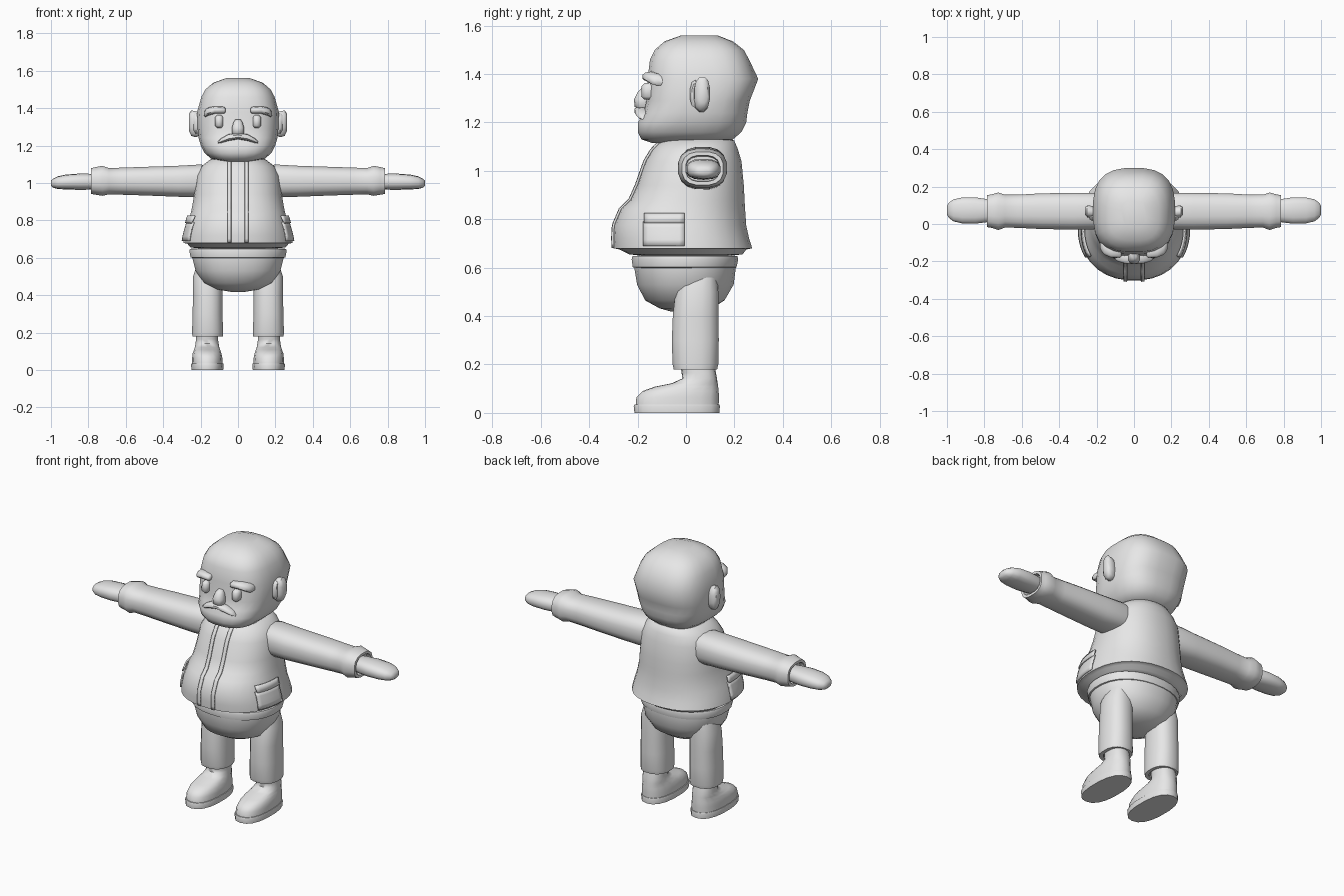
import bpy, bmesh, math

GREY = bpy.data.materials.new("plain grey")
GREY.diffuse_color = (0.8, 0.8, 0.8, 1)


def finish(name, bm, mirror=False, solid=0, angle=50):
    bmesh.ops.recalc_face_normals(bm, faces=bm.faces)
    me = bpy.data.meshes.new(name)
    bm.to_mesh(me)
    bm.free()
    me.materials.append(GREY)
    me.polygons.foreach_set("use_smooth", [True] * len(me.polygons))
    me.set_sharp_from_angle(angle=math.radians(angle))
    ob = bpy.data.objects.new(name, me)
    bpy.context.collection.objects.link(ob)
    if solid:
        m = ob.modifiers.new("thickness", 'SOLIDIFY')
        m.thickness, m.offset = solid, 0
    if mirror:
        m = ob.modifiers.new("mirror", 'MIRROR')
        m.use_mirror_merge = False
    return ob


def loft(name, rows, axis='z', sides=12, n=2.4, mirror=False, angle=50):
    """Rows are (t, a0, a1, b0, b1): rounded-box sections stacked along z (a=x, b=y) or x (a=y, b=z)."""
    bm = bmesh.new()
    rings = []
    for t, a0, a1, b0, b1 in rows:
        ring = []
        for i in range(sides):
            w = 2 * math.pi * (i + 0.5) / sides
            c, s = math.cos(w), math.sin(w)
            a = (a0 + a1) / 2 + (a1 - a0) / 2 * math.copysign(abs(c) ** (2 / n), c)
            b = (b0 + b1) / 2 + (b1 - b0) / 2 * math.copysign(abs(s) ** (2 / n), s)
            ring.append(bm.verts.new((a, b, t) if axis == 'z' else (t, a, b)))
        rings.append(ring)
    for p, q in zip(rings, rings[1:]):
        for i in range(sides):
            j = (i + 1) % sides
            bm.faces.new((p[i], p[j], q[j], q[i]))
    bm.faces.new(rings[0])
    bm.faces.new(rings[-1])
    return finish(name, bm, mirror, 0, angle)


def sym(rows):
    """(z, half width, front y, back y) -> loft rows."""
    return [(z, -w, w, f, b) for z, w, f, b in rows]


# Head
loft("head", sym([
    (1.115, 0.07, -0.14, 0.13), (1.13, 0.145, -0.185, 0.195), (1.16, 0.18, -0.2, 0.23),
    (1.20, 0.2, -0.2, 0.25), (1.24, 0.212, -0.175, 0.255), (1.29, 0.217, -0.165, 0.265),
    (1.38, 0.22, -0.16, 0.3), (1.46, 0.197, -0.15, 0.262), (1.50, 0.175, -0.13, 0.24),
    (1.535, 0.135, -0.09, 0.195), (1.56, 0.065, -0.02, 0.13)]), sides=24, n=2.8, angle=70)

# Face
loft("nose", sym([(1.253, 0.025, -0.195, -0.14), (1.265, 0.034, -0.212, -0.14), (1.295, 0.034, -0.215, -0.14),
                  (1.325, 0.025, -0.2, -0.14), (1.34, 0.014, -0.185, -0.14)]), sides=10)
loft("eye", [(1.295, 0.088, 0.112, -0.172, -0.12), (1.307, 0.078, 0.124, -0.185, -0.12),
             (1.35, 0.078, 0.124, -0.183, -0.12), (1.363, 0.088, 0.112, -0.17, -0.12)],
     sides=10, mirror=True)
loft("eyebrow", [(0.066, -0.172, -0.13, 1.378, 1.398), (0.075, -0.182, -0.12, 1.37, 1.407),
                 (0.125, -0.18, -0.11, 1.37, 1.41), (0.16, -0.165, -0.09, 1.36, 1.403),
                 (0.175, -0.145, -0.08, 1.352, 1.39), (0.181, -0.13, -0.08, 1.36, 1.378)],
     axis='x', sides=10, mirror=True)
loft("moustache", [(x, y, -0.15, z - h, z + h) for x, y, z, h in [
    (-0.108, -0.185, 1.216, 0.005), (-0.09, -0.2, 1.226, 0.013), (-0.05, -0.212, 1.243, 0.018),
    (0, -0.215, 1.25, 0.016),
    (0.05, -0.212, 1.243, 0.018), (0.09, -0.2, 1.226, 0.013), (0.108, -0.185, 1.216, 0.005)]],
    axis='x', sides=10)
loft("ear", [(0.19, 0.035, 0.09, 1.26, 1.37), (0.225, 0.03, 0.098, 1.242, 1.385),
             (0.25, 0.035, 0.1, 1.25, 1.39), (0.263, 0.05, 0.09, 1.28, 1.37)],
     axis='x', sides=12, mirror=True)
loft("ear_rim", [(0.19, 0.02, 0.06, 1.27, 1.37), (0.225, 0.016, 0.06, 1.26, 1.375),
                 (0.238, 0.025, 0.06, 1.28, 1.365)], axis='x', sides=10, mirror=True)

# Jacket with hanging hem
JN = 2.25
JACKET = [
    (0.68, 0.294, -0.3, 0.275), (0.72, 0.288, -0.302, 0.262), (0.775, 0.272, -0.3, 0.25),
    (0.845, 0.252, -0.27, 0.245), (0.88, 0.245, -0.232, 0.243), (0.94, 0.235, -0.205, 0.24),
    (1.04, 0.222, -0.17, 0.23), (1.09, 0.195, -0.14, 0.215), (1.125, 0.15, -0.105, 0.2),
    (1.14, 0.1, -0.05, 0.17)]
HEM = [(0.65, 0.205, -0.19, 0.19), (0.655, 0.255, -0.235, 0.235), (0.675, 0.272, -0.275, 0.25)]
loft("jacket", sym(HEM + JACKET), sides=32, n=JN)


def jacket_at(z):
    for p, q in zip(JACKET, JACKET[1:]):
        if p[0] <= z <= q[0]:
            k = (z - p[0]) / (q[0] - p[0])
            w, f, b = (p[i] + (q[i] - p[i]) * k for i in (1, 2, 3))
            return w, (f + b) / 2, (b - f) / 2


def patch(name, lo, hi, z0, z1, side, lift, nu, nv):
    """Cloth plate lying on the jacket; lo..hi runs along y on the side or along x on the front."""
    bm = bmesh.new()
    grid = []
    for j in range(nv + 1):
        z = z0 + (z1 - z0) * j / nv
        w, cy, ry = jacket_at(z)
        row = []
        for i in range(nu + 1):
            u = lo + (hi - lo) * i / nu
            if side:
                x = w * (1 - abs((u - cy) / ry) ** JN) ** (1 / JN) + lift
                row.append(bm.verts.new((x, u - lift * 0.4, z)))
            else:
                y = cy - ry * (1 - abs(u / w) ** JN) ** (1 / JN) - lift
                row.append(bm.verts.new((u, y, z)))
        grid.append(row)
    for r, s in zip(grid, grid[1:]):
        for i in range(nu):
            bm.faces.new((r[i], r[i + 1], s[i + 1], s[i]))
    finish(name, bm, True, 0.009, 40)


patch("front_edge", 0.036, 0.056, 0.682, 1.125, False, 0.004, 1, 22)
patch("pocket", -0.175, -0.005, 0.69, 0.79, True, 0.004, 8, 4)
patch("pocket_flap", -0.168, -0.003, 0.785, 0.825, True, 0.01, 8, 2)

# Sleeves, cuffs and hands
loft("sleeve", [(0.12, -0.015, 0.155, 0.94, 1.085), (0.2, -0.03, 0.168, 0.922, 1.1),
                (0.32, -0.032, 0.168, 0.925, 1.093), (0.5, -0.028, 0.165, 0.932, 1.087),
                (0.62, -0.022, 0.158, 0.936, 1.083), (0.69, -0.02, 0.158, 0.938, 1.08),
                (0.725, -0.034, 0.17, 0.93, 1.093), (0.76, -0.022, 0.16, 0.936, 1.086),
                (0.785, -0.018, 0.155, 0.94, 1.08), (0.785, -0.002, 0.14, 0.955, 1.065),
                (0.76, 0.0, 0.138, 0.957, 1.06)], axis='x', sides=16, n=2.6, mirror=True)
loft("hand", [(0.74, 0.02, 0.125, 0.97, 1.045), (0.79, 0.008, 0.135, 0.964, 1.049),
              (0.85, 0.0, 0.144, 0.963, 1.05), (0.92, 0.002, 0.143, 0.965, 1.045),
              (0.965, 0.013, 0.133, 0.968, 1.035), (0.99, 0.032, 0.115, 0.975, 1.022),
              (1.0, 0.05, 0.098, 0.985, 1.01)], axis='x', sides=14, n=2.5, mirror=True)

# Trousers
loft("trouser_seat", sym([
    (0.418, 0.04, -0.06, 0.05), (0.432, 0.12, -0.11, 0.11), (0.465, 0.185, -0.17, 0.16),
    (0.53, 0.228, -0.203, 0.198), (0.6, 0.246, -0.215, 0.207), (0.64, 0.246, -0.215, 0.207)]),
    sides=28, n=2.2)
loft("waistband", sym([(0.598, 0.24, -0.21, 0.2), (0.602, 0.254, -0.221, 0.21), (0.635, 0.262, -0.226, 0.217),
                       (0.648, 0.258, -0.222, 0.213), (0.65, 0.2, -0.18, 0.18)]), sides=28, n=2.2)
loft("trouser_leg", [(0.195, 0.095, 0.228, -0.035, 0.115), (0.18, 0.1, 0.225, -0.03, 0.11),
                     (0.18, 0.08, 0.245, -0.052, 0.13), (0.2, 0.078, 0.247, -0.057, 0.135),
                     (0.3, 0.082, 0.244, -0.06, 0.137), (0.4, 0.082, 0.242, -0.056, 0.136),
                     (0.5, 0.082, 0.241, -0.045, 0.135), (0.56, 0.085, 0.222, -0.03, 0.13)],
     sides=16, mirror=True)

# Shoes
loft("shoe", [(0.03, 0.083, 0.247, -0.208, 0.135), (0.065, 0.083, 0.246, -0.205, 0.136),
              (0.09, 0.088, 0.243, -0.18, 0.135), (0.108, 0.094, 0.236, -0.13, 0.133),
              (0.122, 0.099, 0.231, -0.06, 0.131), (0.142, 0.103, 0.228, -0.015, 0.128),
              (0.165, 0.106, 0.225, -0.018, 0.124), (0.21, 0.108, 0.222, -0.025, 0.115)],
     sides=18, mirror=True, angle=70)
loft("sole", [(0.0, 0.078, 0.25, -0.213, 0.138), (0.028, 0.076, 0.252, -0.216, 0.14),
              (0.035, 0.078, 0.25, -0.213, 0.138)], sides=18, mirror=True)
